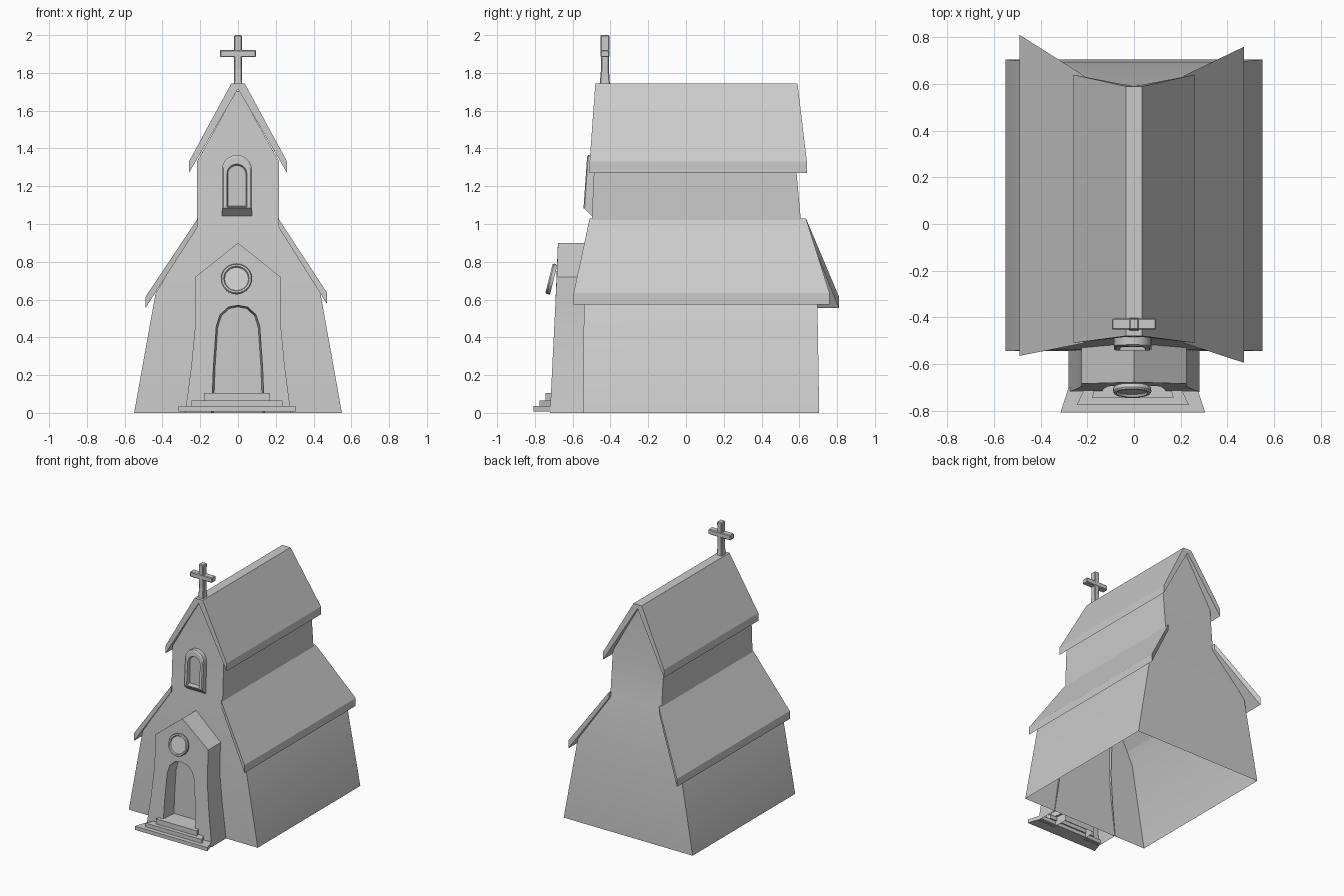
import bpy, bmesh, math
from math import sin, cos, pi

if "Cube" in bpy.data.objects:
    bpy.data.objects.remove(bpy.data.objects["Cube"])


def loft(name, loops, closed=True, cap_first=False, cap_last=False, bevel=0):
    """Skin a list of equal-length 3D loops into one object."""
    bm = bmesh.new()
    rows = [[bm.verts.new(p) for p in lp] for lp in loops]
    n = len(rows[0])
    for a, b in zip(rows, rows[1:]):
        for i in range(n if closed else n - 1):
            j = (i + 1) % n
            bm.faces.new((a[i], a[j], b[j], b[i]))
    if cap_first:
        bm.faces.new(rows[0][::-1])
    if cap_last:
        bm.faces.new(rows[-1])
    bmesh.ops.recalc_face_normals(bm, faces=bm.faces)
    me = bpy.data.meshes.new(name)
    bm.to_mesh(me)
    bm.free()
    ob = bpy.data.objects.new(name, me)
    bpy.context.collection.objects.link(ob)
    bpy.ops.object.select_all(action='DESELECT')
    ob.select_set(True)
    bpy.context.view_layer.objects.active = ob
    if bevel:
        m = ob.modifiers.new("edge_bevel", 'BEVEL')
        m.width, m.segments = bevel, 1
    else:
        bpy.ops.object.shade_smooth_by_angle(angle=math.radians(25))
    return ob


def rect(z, yf, yb, wf, wb=None, cx=0):
    """Horizontal four-point ring."""
    wb = wf if wb is None else wb
    return [(cx - wf, yf, z), (cx + wf, yf, z), (cx + wb, yb, z), (cx - wb, yb, z)]


def mirrored(half):
    """Complete a right-hand half chain ending on the centre line."""
    return half + [(-x, *r) for x, *r in half[-2::-1]]


# Main body: open-bottomed shell, walls leaning inwards
loft("church_body", [
    rect(0.00, -0.545, 0.705, 0.55),
    rect(0.63, -0.540, 0.695, 0.437),
    rect(1.00, -0.500, 0.610, 0.218),
    rect(1.33, -0.485, 0.580, 0.218),
    rect(1.705, -0.470, 0.570, 0.008)], cap_last=True)

# Upper roof: bent slab with a narrow flat ridge; entries are x, z, y front, y back
upper = [(0.26, 1.27, -0.51, 0.64), (0.26, 1.33, -0.51, 0.64), (0.035, 1.745, -0.48, 0.59)]
inner = (0.0, 1.715, -0.48, 0.59)
prof = upper + [(-x, *r) for x, *r in upper[::-1]] + [inner]
bm_loops = [[(x, y[k], z) for x, z, *y in prof] for k in (0, 1)]
loft("upper_roof", bm_loops, cap_first=True, cap_last=True)

# Lower roofs: one slab per side, flaring at the eaves
for side, s, xe, ze, yf, yb in (("right", 1, 0.472, 0.635, -0.595, 0.76),
                                ("left", -1, 0.49, 0.615, -0.565, 0.81)):
    prof = [(0.213, 1.03, -0.51, 0.635), (xe, ze, yf, yb),
            (xe, ze - 0.06, yf, yb), (0.213, 0.985, -0.51, 0.635)]
    loft("lower_roof_" + side, [[(s * x, y[k], z) for x, z, *y in prof] for k in (0, 1)],
         cap_first=True, cap_last=True)

# Porch: outer shell, front wall and door recess in one skin
outer = [(0.28, 0), (0.247, 0.25), (0.225, 0.48), (0.225, 0.60), (0.225, 0.72), (0, 0.90)]
door = [(0.14, 0), (0.130, 0.25), (0.115, 0.46), (0.095, 0.52), (0.052, 0.56), (0, 0.57)]


def porch_y(z):
    return -0.72 + 0.042 * min(z / 0.85, 1)


loft("porch", [
    mirrored([(x, -0.54 + 0.04 * z, z) for x, z in outer]),
    mirrored([(x, porch_y(z), z) for x, z in outer]),
    mirrored([(x, porch_y(z), z) for x, z in door]),
    mirrored([(x * 0.93, -0.60, z * 0.985) for x, z in door])],
    closed=False, cap_last=True)

# Entrance steps
for i, (z0, z1, yf, wf, yb, wb) in enumerate((
        (0.008, 0.036, -0.808, 0.31, -0.70, 0.275),
        (0.036, 0.066, -0.775, 0.24, -0.69, 0.20),
        (0.066, 0.105, -0.745, 0.175, -0.59, 0.135))):
    loft(f"step_{i + 1}", [rect(z, yf, yb, wf, wb, -0.005) for z in (z0, z1)],
         cap_first=True, cap_last=True)

# Round window above the door: lathed disc with raised rim, tilted back
tilt = math.radians(14)
rings = []
for r, d in ((0.08, -0.012), (0.083, 0.006), (0.078, 0.014), (0.068, 0.014), (0.063, 0.004)):
    rings.append([(-0.008 + r * cos(a),
                   -0.712 + r * sin(a) * sin(tilt) - d * cos(tilt),
                   0.708 + r * sin(a) * cos(tilt) + d * sin(tilt))
                  for a in (2 * pi * k / 24 for k in range(24))])
loft("round_window", rings, cap_first=True, cap_last=True)


# Arched window: frame with sloping sill and recessed pane
def arch(w, zb, zs, y=None, off=0.0):
    pts = [(-w, zb), (w, zb)] + [(w * cos(pi * k / 10), zs + w * sin(pi * k / 10)) for k in range(11)]
    return [(-0.006 + x, (-0.543 + 0.07 * (z - 1.08) + off) if y is None else y, z) for x, z in pts]


loft("arched_window", [
    arch(0.080, 1.03, 1.285, y=-0.485),
    arch(0.080, 1.08, 1.285, off=0.006),
    arch(0.072, 1.084, 1.283),
    arch(0.053, 1.09, 1.265),
    arch(0.048, 1.095, 1.262, y=-0.508)], cap_last=True)

# Cross on the front of the ridge
loft("cross_post", [rect(1.73, -0.458, -0.402, 0.023), rect(1.82, -0.45, -0.408, 0.02),
                    rect(2.00, -0.453, -0.405, 0.021)],
     cap_first=True, cap_last=True, bevel=0.005)
loft("cross_arm", [rect(1.883, -0.453, -0.405, 0.095), rect(1.922, -0.453, -0.405, 0.095)],
     cap_first=True, cap_last=True, bevel=0.005)
